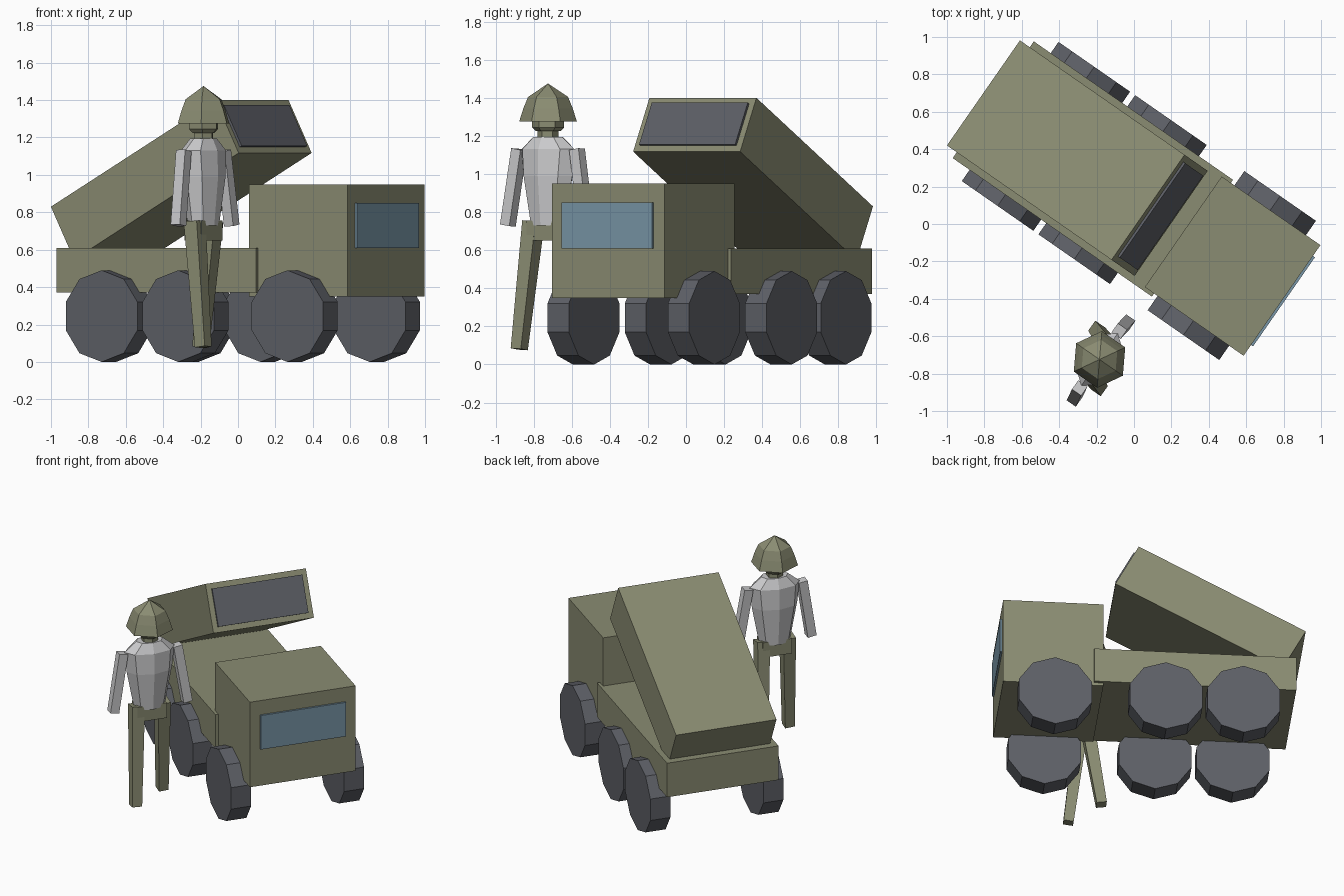
import bpy, bmesh, math
from mathutils import Matrix, Vector

if "Cube" in bpy.data.objects:
    bpy.data.objects.remove(bpy.data.objects["Cube"])

# Everything is laid out along the truck axis (+x = truck forward), then turned
TURN = Matrix.Rotation(math.radians(-34.8), 4, 'Z')
MID = 0.116          # truck centre line
MAN = Vector((0.262, -0.70, 0))   # standing figure


def material(name, rgb):
    m = bpy.data.materials.new(name)
    m.diffuse_color = (*rgb, 1)
    m.use_nodes = True
    m.node_tree.nodes["Principled BSDF"].inputs["Base Color"].default_value = m.diffuse_color
    return m


OLIVE = material("olive", (0.255, 0.262, 0.168))
RUBBER = material("dark_grey", (0.110, 0.116, 0.134))
GLASS = material("blue_glass", (0.19, 0.305, 0.385))
CLOTH = material("light_grey", (0.60, 0.60, 0.61))


def finish(bm, name, mat):
    bmesh.ops.recalc_face_normals(bm, faces=bm.faces)
    me = bpy.data.meshes.new(name)
    bm.to_mesh(me)
    bm.free()
    me.transform(TURN)
    me.materials.append(mat)
    ob = bpy.data.objects.new(name, me)
    bpy.context.collection.objects.link(ob)
    return ob


def box(name, mat, lo, hi, place=Matrix()):
    lo, hi = Vector(lo), Vector(hi)
    bm = bmesh.new()
    size = Matrix.Diagonal((*(hi - lo), 1))
    bmesh.ops.create_cube(bm, size=1, matrix=place @ Matrix.Translation((lo + hi) / 2) @ size)
    return finish(bm, name, mat)


def loft(name, mat, rings):
    """Skin a list of rings, each a list of points, and cap both ends."""
    bm = bmesh.new()
    rows = [[bm.verts.new(p) for p in r] for r in rings]
    n = len(rows[0])
    for a, b in zip(rows, rows[1:]):
        for i in range(n):
            j = (i + 1) % n
            bm.faces.new((a[i], a[j], b[j], b[i]))
    bm.faces.new(rows[0][::-1])
    bm.faces.new(rows[-1])
    bmesh.ops.remove_doubles(bm, verts=bm.verts, dist=0.0005)
    return finish(bm, name, mat)


def ring(n, z, rx, ry, start=0.0):
    return [MAN + Vector((rx * math.cos(start + math.tau * i / n),
                          ry * math.sin(start + math.tau * i / n), z)) for i in range(n)]


def limb(name, mat, top, bottom, w_top, w_bottom):
    """Square tapered limb whose ends are cut square to its axis."""
    top, bottom = MAN + Vector(top), MAN + Vector(bottom)
    axis = (top - bottom).normalized()
    side = Vector((0, 1, 0)).cross(axis).normalized()
    other = axis.cross(side)
    def square(c, w):
        return [c + (side * a + other * b) * w / 2
                for a, b in ((1, 1), (-1, 1), (-1, -1), (1, -1))]
    loft(name, mat, [square(bottom, w_bottom), square(top, w_top)])


# Truck body
box("cab", OLIVE, (0.24, MID - 0.36, 0.35), (0.883, MID + 0.36, 0.95))
box("windscreen", GLASS, (0.87, MID - 0.29, 0.61), (0.896, MID + 0.29, 0.85))
box("flatbed", OLIVE, (-0.997, MID - 0.38, 0.37), (0.30, MID + 0.38, 0.61))

# Tilted launcher box, placed from its rear top edge
tilt = Matrix.Translation((-1.061, MID, 0.83)) @ Matrix.Rotation(math.radians(-28), 4, 'Y')
box("launcher_box", OLIVE, (0, -0.342, -0.32), (1.214, 0.342, 0), tilt)
box("launcher_hatch", RUBBER, (1.20, -0.307, -0.284), (1.228, 0.307, -0.036), tilt)

# Ten-sided wheels
for side, label in ((-1, "right"), (1, "left")):
    for x, where in ((0.556, "front"), (-0.155, "middle"), (-0.654, "rear")):
        bm = bmesh.new()
        place = (Matrix.Translation((x, MID + side * 0.385, 0.245))
                 @ Matrix.Rotation(math.pi / 2, 4, 'X')
                 @ Matrix.Rotation(math.pi / 2, 4, 'Z'))
        bmesh.ops.create_cone(bm, cap_ends=True, segments=10, radius1=0.245,
                              radius2=0.245, depth=0.136)
        # put a corner of the decagon exactly at the top
        v = bm.verts[:][0].co
        spin = Matrix.Rotation(-math.atan2(v.y, v.x), 4, 'Z')
        bmesh.ops.transform(bm, matrix=place @ spin, verts=bm.verts)
        finish(bm, f"wheel_{where}_{label}", RUBBER)

# Standing figure
loft("torso", CLOTH, [ring(8, z, d, w) for z, d, w in
                      ((0.73, 0.07, 0.105), (0.99, 0.095, 0.155),
                       (1.13, 0.09, 0.17), (1.195, 0.06, 0.09))])
loft("neck", OLIVE, [ring(6, z, 0.055, 0.055) for z in (1.16, 1.25)])
loft("head", OLIVE, [ring(6, z, r, r) for z, r in ((1.225, 0.065), (1.245, 0.085), (1.30, 0.085))])
loft("helmet", OLIVE, [ring(6, z, r, r) for z, r in
                       ((1.275, 0.152), (1.345, 0.13), (1.405, 0.105), (1.475, 0.0))][:3]
     + [ring(6, 1.475, 0.0001, 0.0001)])
x, y = MAN.x, MAN.y
box("pelvis", OLIVE, (x - 0.055, y - 0.1, 0.65), (x + 0.055, y + 0.1, 0.755))
for side, label in ((-1, "right"), (1, "left")):
    limb(f"arm_{label}", CLOTH, (0, side * 0.185, 1.13), (0.01, side * 0.25, 0.73), 0.06, 0.06)
    limb(f"leg_{label}", OLIVE, (-side * 0.005, side * 0.09, 0.75),
         (-side * 0.095 - 0.01, side * 0.125, 0.08), 0.085, 0.065)
